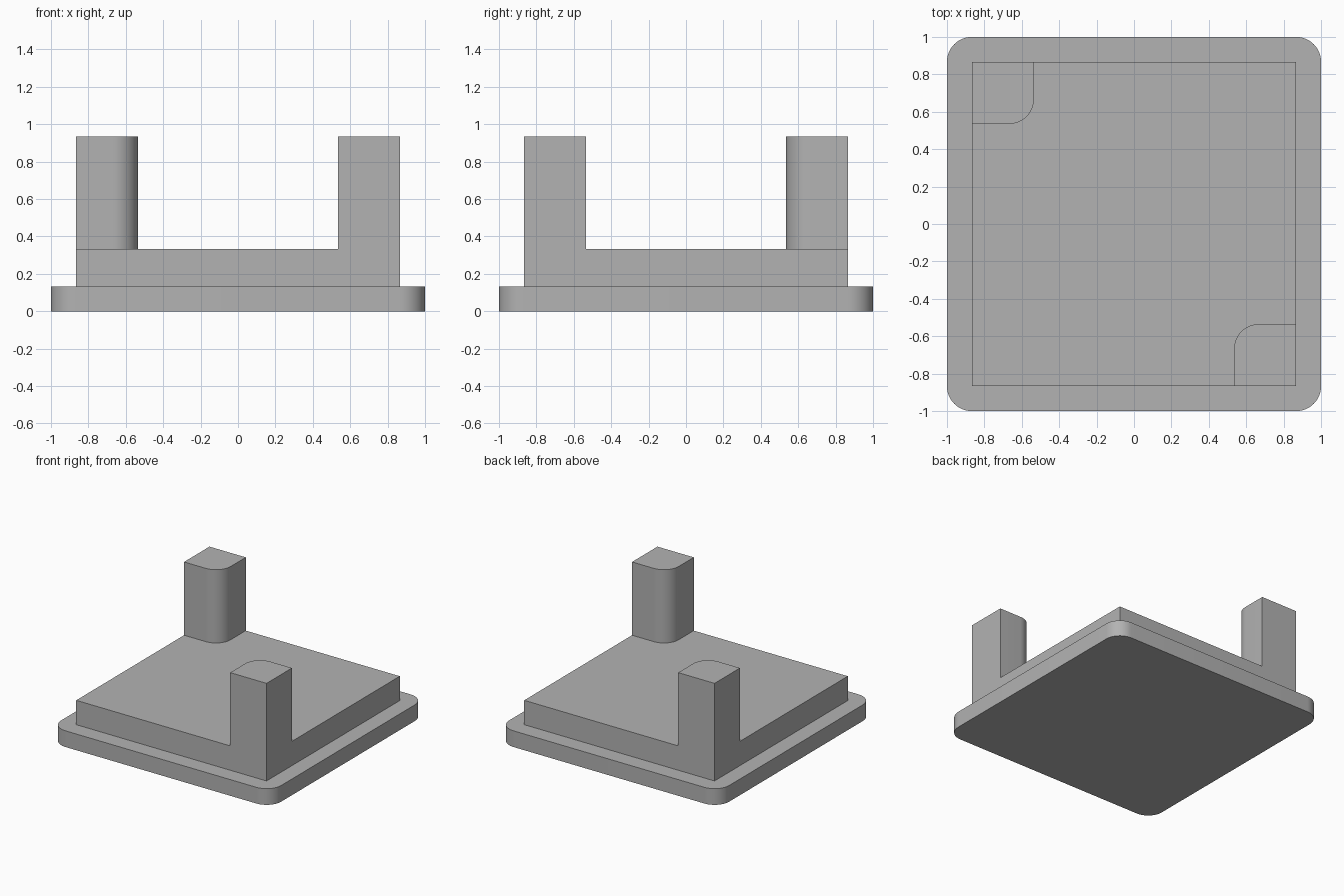
import bpy
import bmesh
from math import radians, sin, cos, pi

old = bpy.data.objects.get("Cube")
if old:
    bpy.data.objects.remove(old, do_unlink=True)

grey = bpy.data.materials.new("plain grey")
grey.use_nodes = True
colour = (0.45, 0.45, 0.45, 1)
grey.diffuse_color = colour
grey.node_tree.nodes["Principled BSDF"].inputs["Base Color"].default_value = colour

BASE_TOP, STEP_TOP, POST_TOP = 0.133, 0.333, 0.935
STEP, POST_INNER, RADIUS = 0.865, 0.535, 0.133


def arc(cx, cy, start, steps=12):
    """Quarter circle, counter-clockwise from the start angle."""
    angles = [start + pi / 2 * i / steps for i in range(steps + 1)]
    return [(cx + RADIUS * cos(a), cy + RADIUS * sin(a)) for a in angles]


def prism(name, outline, bottom, top):
    """Extrude a counter-clockwise outline upwards."""
    bm = bmesh.new()
    face = bm.faces.new([bm.verts.new((x, y, bottom)) for x, y in outline])
    raised = bmesh.ops.extrude_face_region(bm, geom=[face], use_keep_orig=True)
    verts = [v for v in raised["geom"] if isinstance(v, bmesh.types.BMVert)]
    bmesh.ops.translate(bm, verts=verts, vec=(0, 0, top - bottom))
    bmesh.ops.recalc_face_normals(bm, faces=bm.faces[:])
    mesh = bpy.data.meshes.new(name)
    bm.to_mesh(mesh)
    bm.free()
    mesh.materials.append(grey)
    obj = bpy.data.objects.new(name, mesh)
    bpy.context.collection.objects.link(obj)
    bpy.ops.object.select_all(action="DESELECT")
    obj.select_set(True)
    bpy.context.view_layer.objects.active = obj
    bpy.ops.object.shade_smooth_by_angle(angle=radians(30))
    return obj


# Base plate with rounded corners
c = 1 - RADIUS
plate = []
for i, (sx, sy) in enumerate([(1, 1), (-1, 1), (-1, -1), (1, -1)]):
    plate += arc(sx * c, sy * c, i * pi / 2)
prism("base_plate", plate, 0, BASE_TOP)

# Square raised step
s = STEP
prism("raised_step", [(-s, -s), (s, -s), (s, s), (-s, s)], BASE_TOP, STEP_TOP)

# Two opposite corner posts, each rounded on its inner corner
p = POST_INNER
front_post = [(s, -s), (s, -p)] + arc(p + RADIUS, -p - RADIUS, pi / 2) + [(p, -s)]
back_post = [(-x, -y) for x, y in front_post]
prism("front_left_post", front_post, STEP_TOP, POST_TOP)
prism("back_right_post", back_post, STEP_TOP, POST_TOP)
